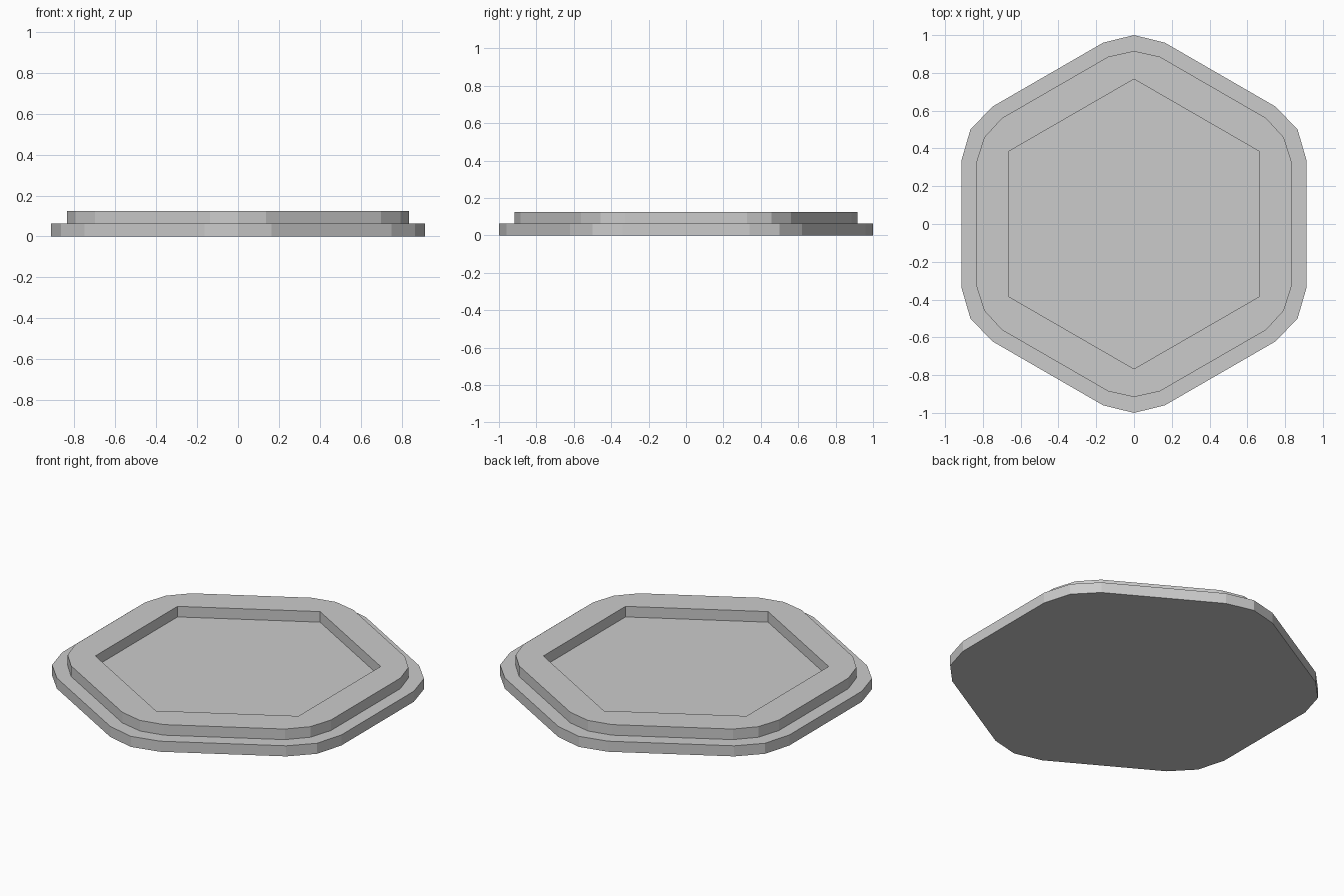
import bpy, bmesh
from math import radians
from mathutils import Matrix, Vector

if "Cube" in bpy.data.objects:
    bpy.data.objects.remove(bpy.data.objects["Cube"])

BASE_TOP, RIM_TOP = 0.0625, 0.125


def outline(corner, z):
    """Repeat the points of one corner around six sides, counter-clockwise."""
    return [Matrix.Rotation(radians(60 * i), 3, 'Z') @ Vector((x, y, z))
            for i in range(6) for x, y in corner]


def bevelled_corner(tip, side_x, side_y):
    return [(side_x, side_y), (0, tip), (-side_x, side_y)]


def loop(bm, corner, z):
    return [bm.verts.new(p) for p in outline(corner, z)]


def walls(bm, low, high):
    n = len(low)
    for i in range(n):
        j = (i + 1) % n
        bm.faces.new((low[i], low[j], high[j], high[i]))


def finish(bm, name):
    bmesh.ops.recalc_face_normals(bm, faces=bm.faces)
    mesh = bpy.data.meshes.new(name)
    bm.to_mesh(mesh)
    bm.free()
    obj = bpy.data.objects.new(name, mesh)
    bpy.context.collection.objects.link(obj)


# Base plate: solid hexagon with bevelled corners
bm = bmesh.new()
corner = bevelled_corner(1.0, 0.163, 0.96)
low, high = loop(bm, corner, 0), loop(bm, corner, BASE_TOP)
walls(bm, low, high)
bm.faces.new(low)
bm.faces.new(high)
finish(bm, "base_plate")

# Raised rim: bevelled outside, sharp hexagonal opening inside
bm = bmesh.new()
outer_corner = bevelled_corner(0.916, 0.136, 0.886)
inner_corner = [(0, 0.767)]
rings = []
for z in (BASE_TOP, RIM_TOP):
    outer, inner = loop(bm, outer_corner, z), loop(bm, inner_corner, z)
    for i in range(6):
        a, b, c = outer[3 * i:3 * i + 3]
        k = (i + 1) % 6
        bm.faces.new((a, b, c, inner[i]))
        bm.faces.new((c, outer[3 * k], inner[k], inner[i]))
    rings.append((outer, inner))
walls(bm, rings[0][0], rings[1][0])
walls(bm, rings[0][1], rings[1][1])
finish(bm, "raised_rim")
